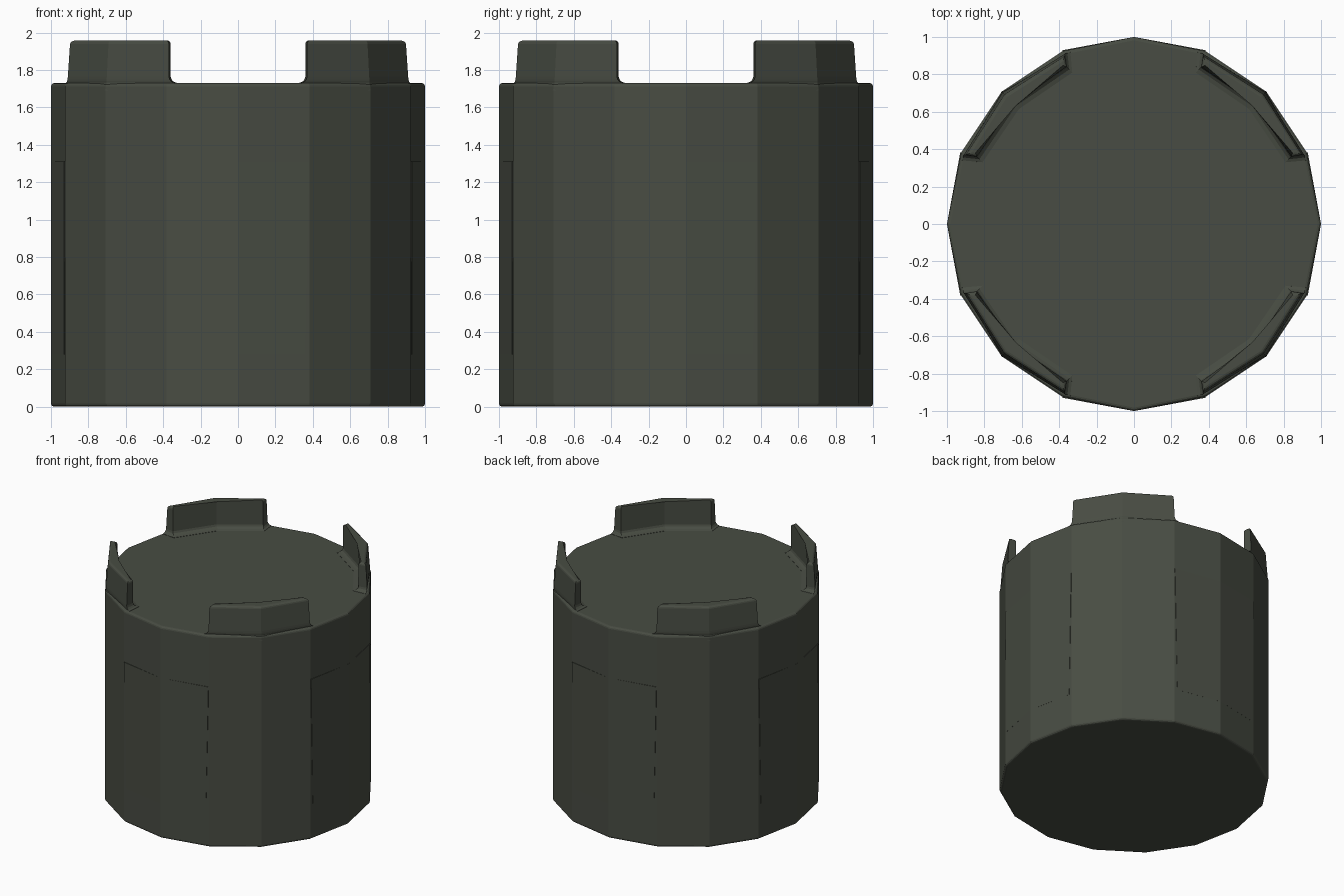
import bpy, bmesh, math
from mathutils import Matrix, Vector

if "Cube" in bpy.data.objects:
    bpy.data.objects.remove(bpy.data.objects["Cube"])

SIDES = 16
TOP = 1.73
mat = bpy.data.materials.new("dark_olive")
mat.diffuse_color = (0.065, 0.073, 0.056, 1)
mat.use_nodes = True
mat.node_tree.nodes["Principled BSDF"].inputs["Base Color"].default_value = mat.diffuse_color


def finish(bm, name):
    bmesh.ops.recalc_face_normals(bm, faces=bm.faces)
    me = bpy.data.meshes.new(name)
    bm.to_mesh(me)
    bm.free()
    me.materials.append(mat)
    ob = bpy.data.objects.new(name, me)
    bpy.context.collection.objects.link(ob)
    return ob


def loft(rings):
    """Closed solid through a stack of equal-length point rings."""
    bm = bmesh.new()
    rows = [[bm.verts.new(p) for p in r] for r in rings]
    n = len(rows[0])
    for a, b in zip(rows, rows[1:]):
        for i in range(n):
            j = (i + 1) % n
            bm.faces.new((a[i], a[j], b[j], b[i]))
    bm.faces.new(rows[0])
    bm.faces.new(rows[-1])
    return bm, rows


def polar(r, deg, z):
    a = math.radians(deg)
    return Vector((r * math.cos(a), r * math.sin(a), z))


# Sixteen-sided body with softened rims
bm, rows = loft([[polar(1, i * 360 / SIDES, z) for i in range(SIDES)]
                 for z in (0, TOP)])
rims = [e for e in bm.edges if abs(e.verts[0].co.z - e.verts[1].co.z) < 1e-4]
bmesh.ops.bevel(bm, geom=rims, offset=0.018, segments=3, profile=0.5,
                affect='EDGES')
finish(bm, "body")


def bracket_ring(z, f, s):
    """Angled wall outline: f flares the foot, s tapers the outer face."""
    corner = math.sqrt(0.5) * s
    ex, ey = (0.917 + 0.2 * f) * s, 0.37 - f
    return [(ex, ey, z), (corner, corner, z), (ey, ex, z),
            (0.36 - f, 0.84 - f, z), (0.645 - f, 0.645 - f, z),
            (0.84 - f, 0.36 - f, z)]


# Four upright corner brackets with filleted feet and rounded tops
for k in range(4):
    bm, rows = loft([bracket_ring(z, f, s) for z, f, s in (
        (1.69, 0.03, 1.001), (1.732, 0.03, 0.995), (1.738, 0.014, 0.994),
        (1.75, 0.004, 0.993), (1.765, 0, 0.992), (1.958, 0, 0.978))])
    top = set(rows[-1])
    edges = [e for e in bm.edges if e.verts[0] in top and e.verts[1] in top]
    bmesh.ops.bevel(bm, geom=edges, offset=0.018, segments=3, profile=0.5,
                    affect='EDGES')
    bmesh.ops.rotate(bm, cent=(0, 0, 0), verts=bm.verts,
                     matrix=Matrix.Rotation(k * math.pi / 2, 3, 'Z'))
    finish(bm, f"corner_bracket_{k + 1}")


def panel_ring(z, half, lift):
    """Thin two-facet strip hugging the wall around the +x edge."""
    x = 1 - half * (1 - math.cos(math.pi / 8)) / math.sin(math.pi / 8)
    return [(x + lift, half, z), (1, 0, z), (x + lift, -half, z),
            (x - 0.02, -half, z), (0.98, 0, z), (x - 0.02, half, z)]


# Faint side panels that fade toward their lower edge
for k in range(4):
    bm, rows = loft([panel_ring(0.28, 0.36, 0.001),
                     panel_ring(1.31, 0.382, 0.005)])
    bmesh.ops.rotate(bm, cent=(0, 0, 0), verts=bm.verts,
                     matrix=Matrix.Rotation(k * math.pi / 2, 3, 'Z'))
    finish(bm, f"side_panel_{k + 1}")
